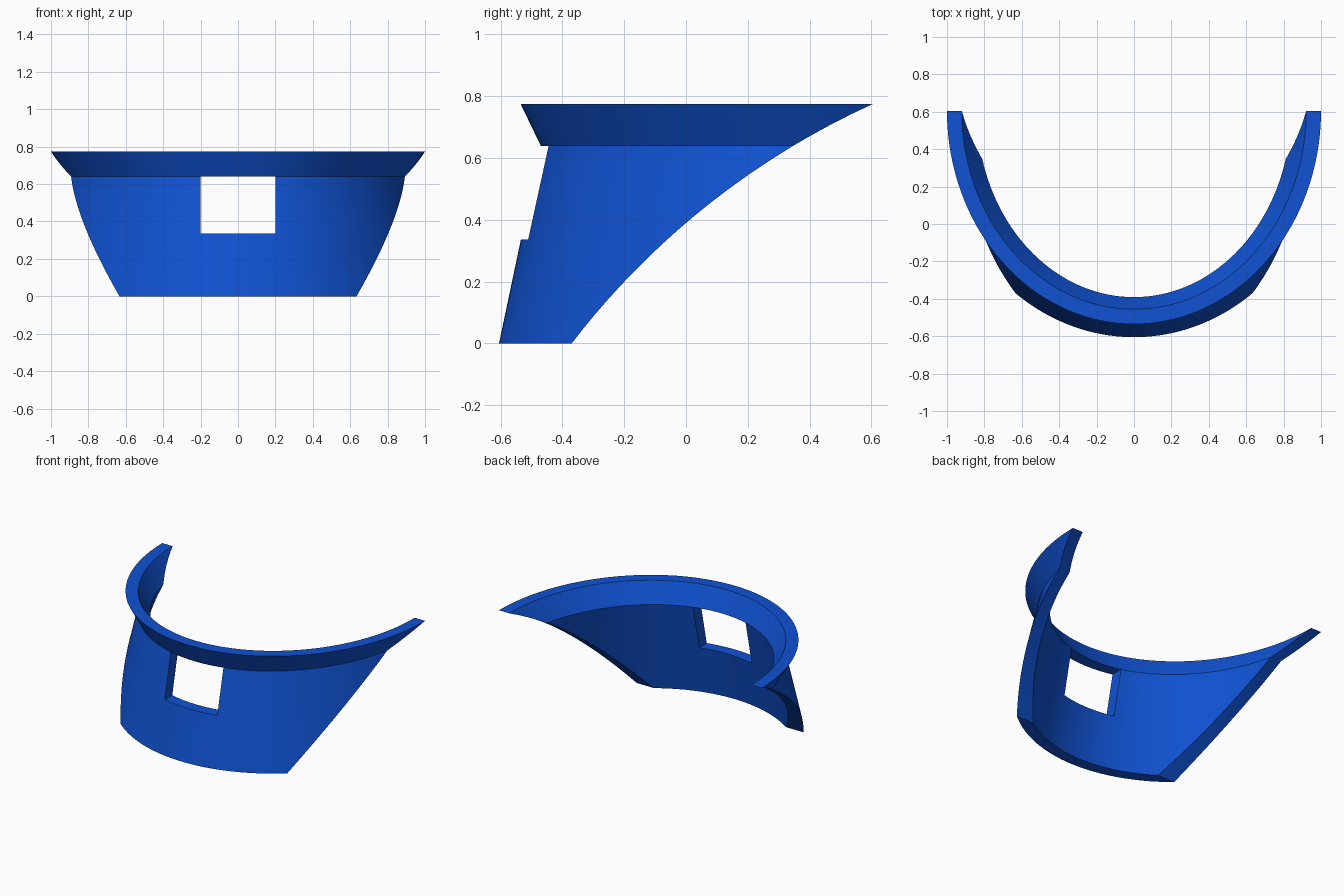
import bpy, bmesh, math

if "Cube" in bpy.data.objects:
    bpy.data.objects.remove(bpy.data.objects["Cube"])

HEIGHT, RIM_Z, THICK = 0.775, 0.64, 0.079
CENTRE_Y = 0.605
SEGMENTS = 72

blue = bpy.data.materials.new("blue")
blue.diffuse_color = (0.005, 0.085, 0.65, 1)
blue.use_nodes = True
blue.node_tree.nodes["Principled BSDF"].inputs["Base Color"].default_value = blue.diffuse_color


def lerp(a, b, t):
    return a + (b - a) * t


def radii(z):
    """Outer half-axes of the elliptical shell: narrowing wall, then flared rim."""
    if z <= RIM_Z:
        t = z / RIM_Z
        return lerp(1.07, 0.919, t), lerp(1.21, 1.075, t)
    t = (z - RIM_Z) / (HEIGHT - RIM_Z)
    return lerp(0.919, 1.0, t), lerp(1.075, 1.14, t)


def end_y(z):
    """Arc that trims the rear of the shell, seen from the side."""
    return min(CENTRE_Y, 1.6674 - math.sqrt(6.592 - (z + 1.5624) ** 2))


def row(bm, z, inset):
    a, b = (r - inset for r in radii(z))
    end = math.acos(max(0.0, min(1.0, (CENTRE_Y - end_y(z)) / b)))
    angles = [end * (2 * i / SEGMENTS - 1) for i in range(SEGMENTS + 1)]
    return [bm.verts.new((a * math.sin(t), CENTRE_Y - b * math.cos(t), z)) for t in angles]


# Curved shell with a flared rim
levels = [RIM_Z * i / 14 for i in range(15)]
levels += [lerp(RIM_Z, HEIGHT, i / 4) for i in range(1, 5)]
bm = bmesh.new()
outer = [row(bm, z, 0) for z in levels]
inner = [row(bm, z, THICK) for z in levels]


def bridge(p, q):
    for i in range(len(p) - 1):
        bm.faces.new((p[i], p[i + 1], q[i + 1], q[i]))


for k in range(len(levels) - 1):
    bridge(outer[k], outer[k + 1])
    bridge(inner[k + 1], inner[k])
bridge(inner[0], outer[0])
bridge(outer[-1], inner[-1])
for side in (0, -1):
    bridge([r[side] for r in outer], [r[side] for r in inner])
bmesh.ops.recalc_face_normals(bm, faces=bm.faces)
mesh = bpy.data.meshes.new("curved_shell")
bm.to_mesh(mesh)
bm.free()
mesh.materials.append(blue)
shell = bpy.data.objects.new("curved_shell", mesh)
bpy.context.collection.objects.link(shell)

# Square window through the front, just below the rim
low, high = 0.337, RIM_Z - 0.0005
bpy.ops.mesh.primitive_cube_add(size=1, location=(0, -0.5, (low + high) / 2))
cutter = bpy.context.object
cutter.name = "window_cutter"
cutter.scale = (0.4, 0.6, high - low)
cutter.hide_render = True
cutter.data.materials.append(blue)

bpy.ops.object.select_all(action='DESELECT')
shell.select_set(True)
bpy.context.view_layer.objects.active = shell
cut = shell.modifiers.new("window", 'BOOLEAN')
cut.operation = 'DIFFERENCE'
cut.solver = 'EXACT'
cut.object = cutter
bpy.ops.object.modifier_apply(modifier=cut.name)
bpy.data.objects.remove(cutter)

bpy.ops.object.shade_smooth_by_angle(angle=math.radians(25))
